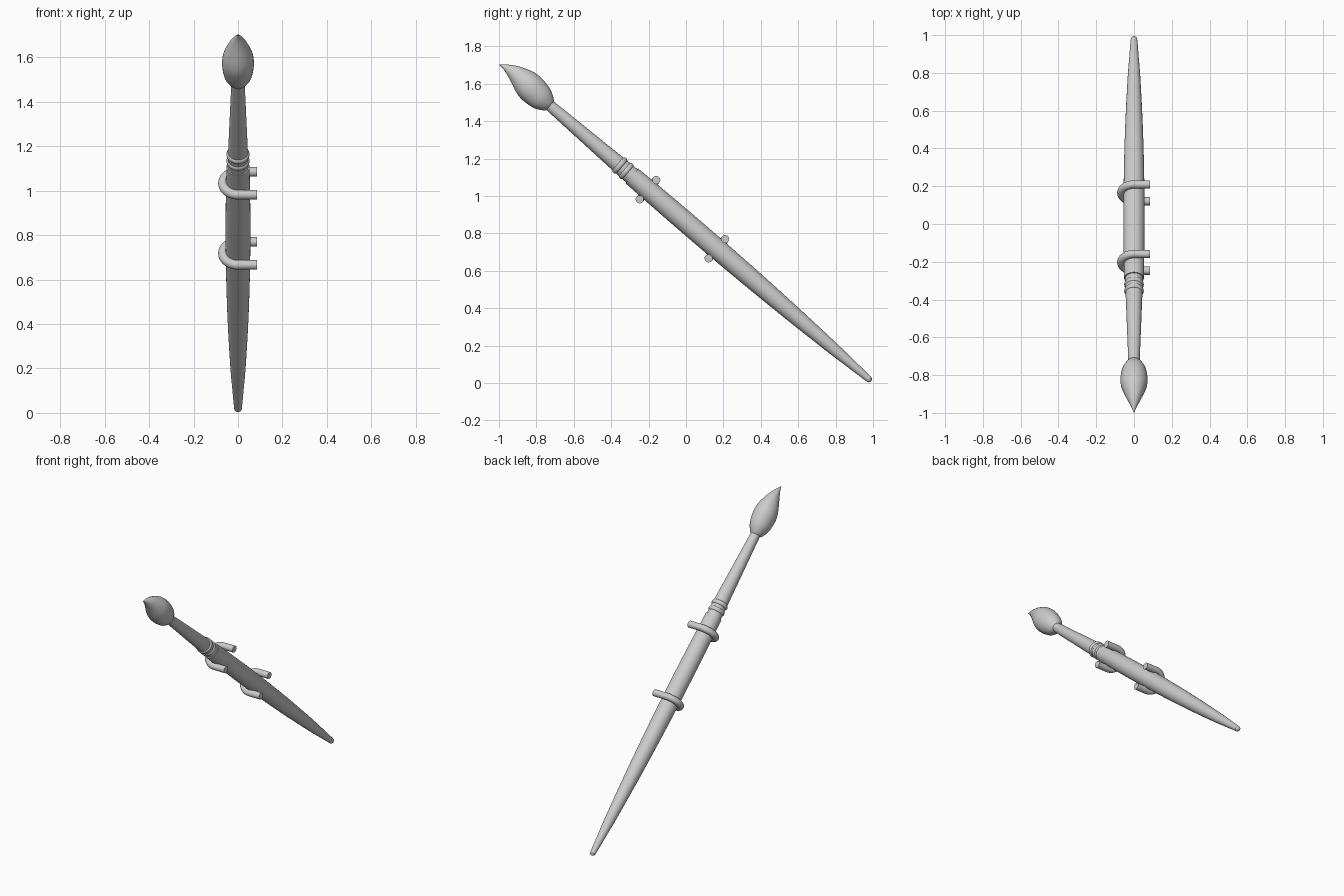
import bpy, bmesh, math
from mathutils import Vector, Matrix

if "Cube" in bpy.data.objects:
    bpy.data.objects.remove(bpy.data.objects["Cube"])

SIDES = 32
# Brush frame: local z runs up the handle, local x is world x
ANGLE = math.atan2(0.759, 0.651)
FRAME = Matrix.Translation((0, 0.99, 0.01)) @ Matrix.Rotation(ANGLE, 4, 'X')


def smooth_points(pts, steps=4):
    """Catmull-Rom refinement of a short list of tuples."""
    p = [Vector(q) for q in pts]
    p = [p[0]] + p + [p[-1]]
    out = []
    for a, b, c, d in zip(p, p[1:], p[2:], p[3:]):
        for k in range(steps):
            t = k / steps
            out.append(0.5 * (2 * b + (c - a) * t + (2 * a - 5 * b + 4 * c - d) * t * t
                              + (3 * b - a - 3 * c + d) * t ** 3))
    return out + [p[-1]]


def loft(name, sections):
    """Skin a tube through (centre, u axis, v axis) sections and cap both ends."""
    bm = bmesh.new()
    loops = []
    for c, u, v in sections:
        loops.append([bm.verts.new(FRAME @ (c + u * math.cos(a) + v * math.sin(a)))
                      for a in (2 * math.pi * i / SIDES for i in range(SIDES))])
    for la, lb in zip(loops, loops[1:]):
        for i in range(SIDES):
            j = (i + 1) % SIDES
            bm.faces.new((la[i], la[j], lb[j], lb[i]))
    bm.faces.new(loops[0][::-1])
    bm.faces.new(loops[-1])
    bmesh.ops.recalc_face_normals(bm, faces=bm.faces)
    mesh = bpy.data.meshes.new(name)
    bm.to_mesh(mesh)
    bm.free()
    obj = bpy.data.objects.new(name, mesh)
    bpy.context.collection.objects.link(obj)
    bpy.ops.object.select_all(action='DESELECT')
    obj.select_set(True)
    bpy.context.view_layer.objects.active = obj
    bpy.ops.object.shade_smooth_by_angle(angle=math.radians(40))
    return obj


def turned(name, profile):
    """Round part from (radius, height) pairs."""
    return loft(name, [(Vector((0, 0, h)), Vector((r, 0, 0)), Vector((0, r, 0)))
                       for r, h in profile])


# Tapered wooden handle with a rounded tip
handle = [(0.001, 0.0, 0), (0.009, 0.002, 0), (0.015, 0.009, 0), (0.018, 0.025, 0),
          (0.025, 0.14, 0), (0.034, 0.29, 0), (0.046, 0.6, 0), (0.053, 0.9, 0),
          (0.056, 1.2, 0), (0.055, 1.45, 0), (0.052, 1.685, 0)]
turned("handle", [(q[0], q[1]) for q in smooth_points(handle)])

# Metal ferrule and its two raised bands
turned("ferrule", [(0.047, 1.64), (0.046, 1.74), (0.030, 2.265)])
for i, h in enumerate((1.725, 1.77)):
    arc = [math.pi * k / 8 for k in range(9)]
    turned(f"ferrule_band_{i + 1}",
           [(0.040 + 0.012 * math.sin(a), h - 0.015 * math.cos(a)) for a in arc])

# Bristle head: (height, sideways offset, radius), bending to a point
head = [(0, 0, 0.030), (0.02, 0, 0.047), (0.06, 0.001, 0.067), (0.12, 0.004, 0.077),
        (0.16, 0.006, 0.076), (0.2, 0.009, 0.067), (0.265, 0.010, 0.041),
        (0.31, 0.004, 0.020), (0.335, -0.004, 0.008), (0.352, -0.012, 0.0008)]
loft("bristles", [(Vector((0, o, 2.26 + h)), Vector((r * 0.93, 0, 0)), Vector((0, r, 0)))
                  for h, o, r in smooth_points(head)])

# U-shaped hooks that hold the handle, open towards +x
R, TUBE, END = 0.068, 0.0215, 0.085
for i, h in enumerate((1.087, 1.572)):
    path = [(END, R, math.pi / 2)]
    path += [(R * math.cos(a), R * math.sin(a), a)
             for a in (math.pi / 2 + math.pi * k / 20 for k in range(21))]
    path += [(END, -R, 1.5 * math.pi)]
    loft(f"hook_{i + 1}",
         [(Vector((x, y, h)), Vector((math.cos(a), math.sin(a), 0)) * TUBE,
           Vector((0, 0, TUBE))) for x, y, a in path])
